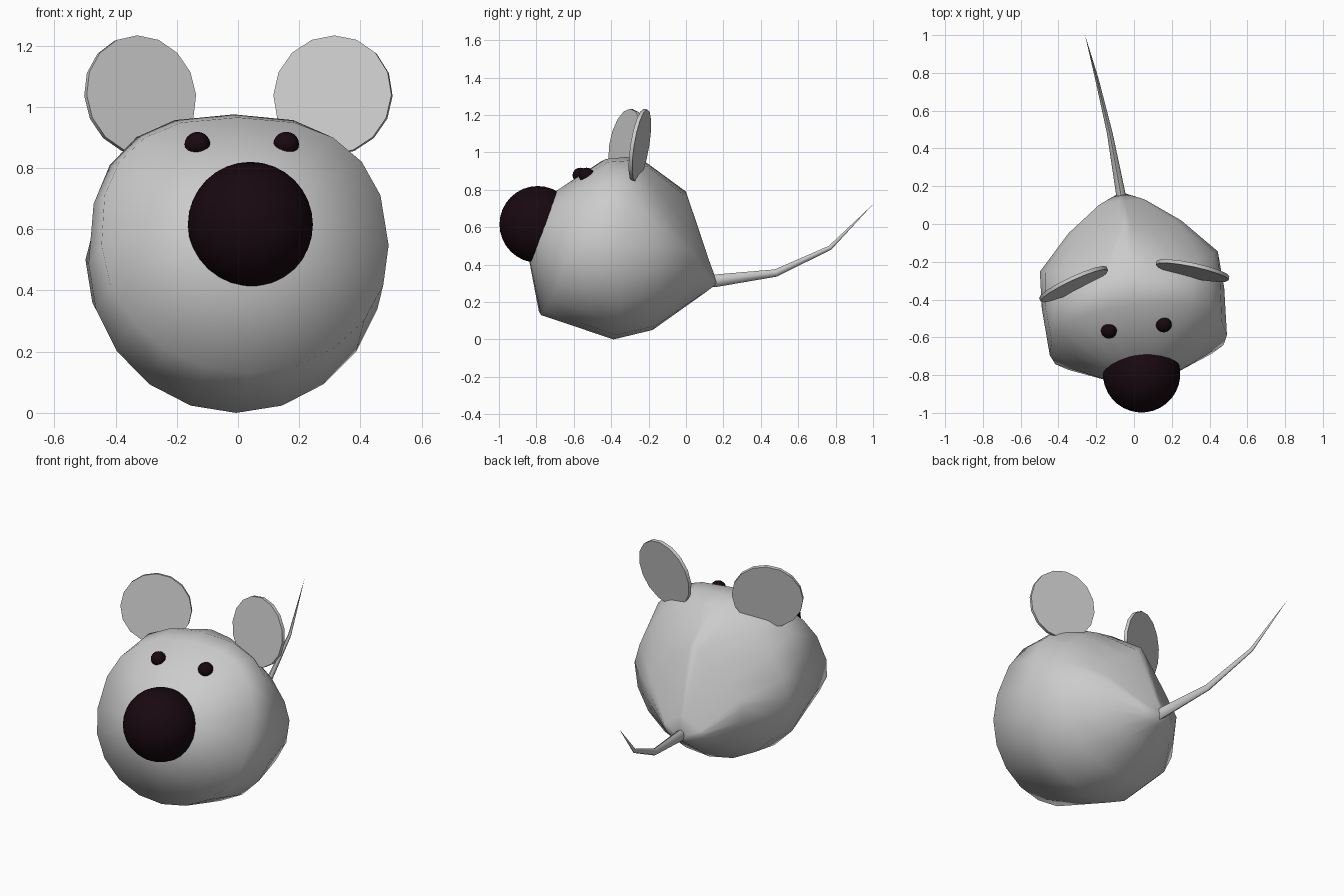
import bpy, bmesh
from math import sin, cos, pi, radians
from mathutils import Vector, Matrix

if "Cube" in bpy.data.objects:
    bpy.data.objects.remove(bpy.data.objects["Cube"])

YAW = radians(6.5)          # the whole animal is turned slightly
FRAME = Matrix.Translation((-0.05, 0, 0)) @ Matrix.Rotation(YAW, 4, 'Z')


def loft(name, rings, start, end, angle):
    """Skin equal-sized rings of points, closed by a point at each end."""
    bm = bmesh.new()
    loops = [[bm.verts.new(p) for p in ring] for ring in rings]
    n = len(loops[0])
    for a, b in zip(loops, loops[1:]):
        for i in range(n):
            j = (i + 1) % n
            bm.faces.new((a[i], a[j], b[j], b[i]))
    for tip, ring in ((start, loops[0]), (end, loops[-1])):
        t = bm.verts.new(tip)
        for i in range(n):
            bm.faces.new((t, ring[i], ring[(i + 1) % n]))
    bmesh.ops.recalc_face_normals(bm, faces=bm.faces)
    mesh = bpy.data.meshes.new(name)
    bm.to_mesh(mesh)
    bm.free()
    obj = bpy.data.objects.new(name, mesh)
    bpy.context.collection.objects.link(obj)
    smooth(obj, angle)
    return obj


def smooth(obj, angle):
    bpy.ops.object.select_all(action='DESELECT')
    obj.select_set(True)
    bpy.context.view_layer.objects.active = obj
    bpy.ops.object.shade_smooth_by_angle(angle=radians(angle))


def body_ring(top, bottom, half_width, bow=0.0, pinch=1.0, n=20):
    """Tilted oval given by its top and bottom (y, z).
    pinch above 1 sharpens the upper half, below 1 makes it fuller."""
    t, b = Vector((0, *top)), Vector((0, *bottom))
    mid, up = (t + b) / 2, (t - b) / 2
    pts = []
    for i in range(n):
        a = 2 * pi * i / n
        c, s = cos(a), sin(a)
        if c > 0.001:
            c, s = c ** pinch, (1 if s > 0 else -1) * abs(s) ** pinch
        p = mid + up * c + Vector((half_width * s, bow * sin(a) ** 2, 0))
        pts.append(FRAME @ p)
    return pts


def ball(name, centre, scale, mat, segs, rings):
    bpy.ops.mesh.primitive_uv_sphere_add(segments=segs, ring_count=rings, radius=1)
    obj = bpy.context.object
    obj.name = name
    obj.matrix_world = FRAME @ Matrix.Translation(centre) @ Matrix.Diagonal((*scale, 1))
    obj.data.materials.append(mat)
    smooth(obj, 60)


dark = bpy.data.materials.new("dark")
dark.diffuse_color = (0.009, 0.0025, 0.005, 1)
dark.use_nodes = True
dark.node_tree.nodes["Principled BSDF"].inputs["Base Color"].default_value = dark.diffuse_color

# Body: rings from the muzzle back to the tail root
loft("body", [
    body_ring((-0.72, 0.78), (-0.84, 0.42), 0.18, -0.02, 0.9),
    body_ring((-0.43, 0.965), (-0.78, 0.13), 0.472, -0.04, 0.8),
    body_ring((-0.32, 0.975), (-0.39, 0.0), 0.486, -0.04, 0.78),
    body_ring((-0.22, 0.95), (-0.18, 0.05), 0.474, 0.0, 1.2),
    body_ring((0.0, 0.79), (-0.01, 0.17), 0.30, -0.01, 1.9),
    body_ring((0.125, 0.42), (0.11, 0.255), 0.12, 0.0, 1.8),
], FRAME @ Vector((0, -0.84, 0.6)), FRAME @ Vector((0, 0.17, 0.3)), 80)

# Nose and eyes
ball("nose", (0, -0.798, 0.615), (0.205,) * 3, dark, 32, 16)
for side, label in ((-1, "left"), (1, "right")):
    ball(label + "_eye", (side * 0.146, -0.552, 0.878), (0.042, 0.042, 0.04), dark, 16, 10)

# Ears: thin discs, turned forward at the outside and leaning back
for side, label in ((-1, "left"), (1, "right")):
    bpy.ops.mesh.primitive_cylinder_add(vertices=16, radius=0.197, depth=0.02)
    ear = bpy.context.object
    ear.name = label + "_ear"
    ear.matrix_world = (FRAME @ Matrix.Translation((side * 0.317 + 0.013, -0.286, 1.037))
                        @ Matrix.Rotation(radians(-18.5 * side), 4, 'Z')
                        @ Matrix.Rotation(radians(90 - 9), 4, 'X'))
    smooth(ear, 40)

# Tail: tapering and curling up to a point
path = [Vector(p) for p in ((-0.055, 0.06, 0.305), (-0.072, 0.17, 0.315),
                            (-0.128, 0.48, 0.355), (-0.197, 0.77, 0.49),
                            (-0.26, 1.003, 0.725))]
radii = (0.035, 0.033, 0.02, 0.012)
tail_rings = []
for i, r in enumerate(radii):
    direction = path[i + 1] - path[max(i - 1, 0)]
    turn = direction.to_track_quat('Z', 'Y')
    tail_rings.append([path[i] + turn @ Vector((0.75 * r * cos(k * pi / 4), r * sin(k * pi / 4), 0))
                       for k in range(8)])
loft("tail", tail_rings, path[0], path[-1], 50)
